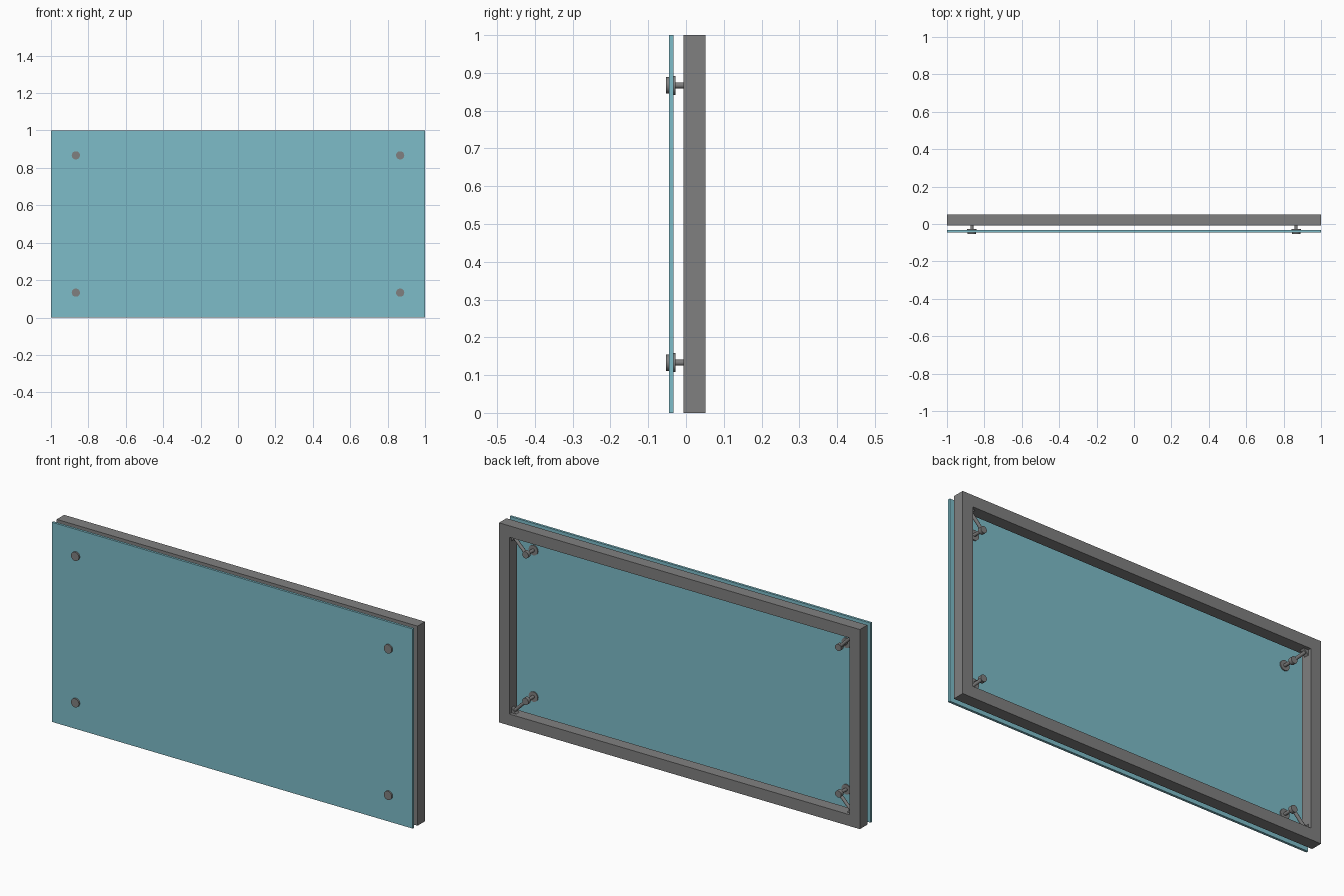
import bpy
import bmesh
from mathutils import Vector

cube = bpy.data.objects.get("Cube")
if cube:
    bpy.data.objects.remove(cube)


def material(name, rgb):
    mat = bpy.data.materials.new(name)
    mat.use_nodes = True
    mat.diffuse_color = (*rgb, 1)
    mat.node_tree.nodes["Principled BSDF"].inputs["Base Color"].default_value = (*rgb, 1)
    return mat


metal = material("grey metal", (0.216, 0.216, 0.216))
glass = material("blue glass", (0.205, 0.503, 0.578))

BAR = 0.057                  # width of the frame bars
FRONT, BACK = -0.007, 0.052  # depth of the frame
FIX_X, FIX_Z = 0.867, 0.367  # fixing offsets from the panel centre
ARM_Y = 0.024


def finish(bm, name, mat):
    bmesh.ops.recalc_face_normals(bm, faces=bm.faces)
    mesh = bpy.data.meshes.new(name)
    bm.to_mesh(mesh)
    bm.free()
    mesh.materials.append(mat)
    obj = bpy.data.objects.new(name, mesh)
    bpy.context.collection.objects.link(obj)
    return obj


def prism(name, outline, y0, y1, mat):
    """Extrude an (x, z) outline along y."""
    bm = bmesh.new()
    face = bm.faces.new([bm.verts.new((x, y0, z)) for x, z in outline])
    new = bmesh.ops.extrude_face_region(bm, geom=[face])["geom"]
    verts = [v for v in new if isinstance(v, bmesh.types.BMVert)]
    bmesh.ops.translate(bm, verts=verts, vec=(0, y1 - y0, 0))
    return finish(bm, name, mat)


def rod(name, start, end, radius, sides=24):
    """Smooth-sided cylinder between two points."""
    start, end = Vector(start), Vector(end)
    axis = end - start
    bpy.ops.mesh.primitive_cylinder_add(vertices=sides, radius=radius,
                                        depth=axis.length, location=(start + end) / 2)
    obj = bpy.context.object
    obj.name = name
    obj.rotation_euler = axis.to_track_quat('Z', 'Y').to_euler()
    obj.data.materials.append(metal)
    bpy.ops.object.shade_smooth_by_angle()
    return obj


def rectangle(inset):
    x, low, high = 1 - inset, inset, 1 - inset
    return [(-x, low), (x, low), (x, high), (-x, high)]


# Glass panel
prism("glass_panel", rectangle(0), -0.045, -0.033, glass)

# Hollow rectangular frame
bm = bmesh.new()
rings = [[bm.verts.new((x, y, z)) for x, z in rectangle(inset)]
         for inset, y in ((0, FRONT), (0, BACK), (BAR, BACK), (BAR, FRONT))]
for a, b in zip(rings, rings[1:] + rings[:1]):
    for i in range(4):
        j = (i + 1) % 4
        bm.faces.new((a[i], a[j], b[j], b[i]))
finish(bm, "frame", metal)

# Corner fixings: discs clamping the glass, a stem, a knob and a diagonal arm
for sx, side in ((1, "left"), (-1, "right")):
    for sz, level in ((1, "upper"), (-1, "lower")):
        tag = f"{level}_{side}_"
        x, z = sx * FIX_X, 0.5 + sz * FIX_Z
        for part, y0, y1, radius in (("front_disc", -0.053, -0.045, 0.022),
                                     ("rear_disc", -0.033, -0.028, 0.025),
                                     ("stem", -0.03, 0.03, 0.008),
                                     ("knob", 0.015, 0.034, 0.017)):
            rod(tag + part, (x, y0, z), (x, y1, z), radius)

        # Arm into the inner corner, ending in a small wedge foot
        cx, cz = sx * (1 - BAR), 0.5 + sz * (0.5 - BAR)
        rod(tag + "arm", (x, ARM_Y, z), (cx, ARM_Y, cz), 0.008, 16)
        leg = 0.026
        prism(tag + "arm_foot", [(cx, cz), (cx - sx * leg, cz), (cx, cz - sz * leg)],
              ARM_Y - 0.012, ARM_Y + 0.012, metal)
